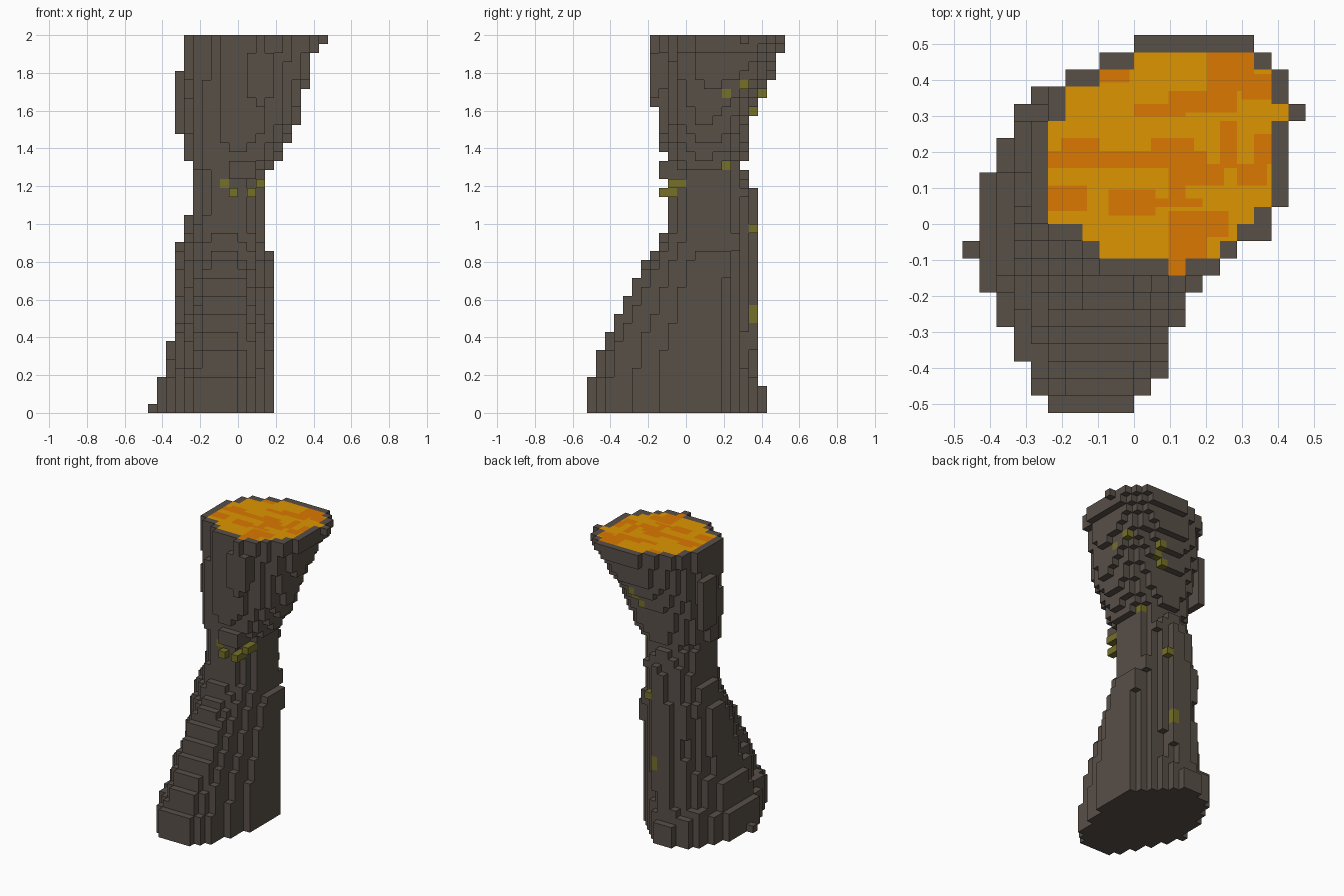
import bpy, bmesh, math

cube = bpy.data.objects.get("Cube")
if cube:
    bpy.data.objects.remove(cube, do_unlink=True)

V = 2 / 42          # block size
TOP = 41            # index of the highest layer


def material(name, rgb):
    m = bpy.data.materials.new(name)
    m.use_nodes = True
    m.diffuse_color = (*rgb, 1)
    bsdf = m.node_tree.nodes["Principled BSDF"]
    bsdf.inputs["Base Color"].default_value = (*rgb, 1)
    bsdf.inputs["Roughness"].default_value = 0.9
    return m


ROCK = material("dark rock", (0.098, 0.079, 0.064))
MOSS = material("olive moss", (0.180, 0.162, 0.022))
GOLD = material("golden lava", (0.730, 0.300, 0.0))
EMBER = material("orange lava", (0.710, 0.190, 0.0))

# Side profiles of the column in blocks: (height, extent)
X_MIN = [(0, -9.4), (4, -8.6), (7, -7.6), (12, -7), (19, -6.5), (22, -5.5), (25, -5),
         (28, -5.5), (32, -6), (42, -6)]
X_MAX = [(0, 4), (14, 4), (18, 3.5), (22, 3), (27, 3.4), (28, 4.5), (30, 5.5), (32, 6.5),
         (36, 7.5), (40, 8.5), (41, 9), (42, 9)]
Y_MIN = [(0, -11.3), (4, -10.5), (7, -9.5), (9, -8.5), (11, -7.5), (13, -6.5), (15, -5.5),
         (17, -4.5), (18, -3.5), (20, -2.5), (24, -2), (29, -2.5), (32, -3), (42, -3)]
Y_MAX = [(0, 9.2), (3, 8.5), (10, 8), (25, 7.5), (27, 6.5), (27.5, 6.2), (28, 6.5),
         (30, 7), (33, 7.5), (35, 8.5), (37, 9.5), (40, 10.5), (41, 11), (42, 11)]

# Outlines of the foot and the rim: left and right end of each row, front to back
FOOT = [(-5, 0), (-6, 1), (-6, 2), (-7, 2), (-7, 2), (-8, 3), (-8, 3), (-9, 3)] \
    + [(-9, 4)] * 6 + [(-8, 4), (-8, 3), (-7, 2), (-7, 1), (-6, 0), (-4, -1)]
RIM = [(-2, 5), (-3, 6), (-5, 8), (-6, 8)] + [(-6, 9)] * 5 \
    + [(-5, 9), (-5, 9), (-4, 9), (-2, 8), (0, 7)]


def profile(points, z):
    for (z0, v0), (z1, v1) in zip(points, points[1:]):
        if z <= z1:
            return v0 + (v1 - v0) * (z - z0) / (z1 - z0)


def clamp(v):
    return min(max(v, 0), 1)


def row_ends(rows, t):
    """Left and right end of the row at depth t, as fractions of the full width."""
    lo, hi = min(r[0] for r in rows), max(r[1] for r in rows)
    return [(x - lo) / (hi - lo) for x in rows[min(int(t * len(rows)), len(rows) - 1)]]


def round_ends(t):
    half = math.sqrt(max(1 - (2 * t - 1) ** 2, 0)) / 2
    return [0.5 - half, 0.5 + half]


# Solid blocks: foot outline, then a round waist, then the rim outline
solid = set()
for k in range(TOP + 1):
    x0, x1, y0, y1 = (profile(p, k + 0.5) for p in (X_MIN, X_MAX, Y_MIN, Y_MAX))
    foot, rim = clamp((26 - k) / 10), clamp((k - 35) / 6)
    for j in range(-11, 11):
        t = (j + 0.5 - y0) / (y1 - y0)
        if not 0 <= t <= 1:
            continue
        left, right = (x0 + (x1 - x0) * (f * foot + r * rim + c * (1 - foot - rim))
                       for f, r, c in zip(row_ends(FOOT, t), row_ends(RIM, t), round_ends(t)))
        solid |= {(i, j, k) for i in range(-10, 10) if left <= i + 0.5 <= right}


def block(i, j, k):
    """All blocks in the given inclusive index ranges."""
    return {(a, b, c) for a in range(i[0], i[1] + 1)
            for b in range(j[0], j[1] + 1) for c in range(k[0], k[1] + 1)}


# Protruding lumps
solid |= {(-10, -2, 0), (9, 6, TOP)}
solid |= block((-7, -7), (3, 5), (31, 37))
solid |= block((2, 2), (-4, -4), (34, TOP)) | block((1, 3), (-4, -4), (35, 39))
solid |= block((-1, 1), (-3, -2), (26, 27))

# Moss: protruding blocks, and patches on the surface
moss = {(-2, -2, 25), (2, -2, 25), (2, -1, 25), (-1, -3, 24), (1, -3, 24), (1, -2, 24),
        (-1, 7, 10), (-1, 7, 11), (0, 7, 20)}
solid |= moss
for patch in (block((4, 9), (4, 4), (35, 35)), block((4, 9), (6, 6), (36, 36)),
              block((2, 2), (7, 10), (34, 35)), block((1, 2), (7, 10), (33, 33)),
              block((2, 2), (4, 5), (27, 27))):
    moss |= patch & solid

# Lava fills every top block that is enclosed on its four sides
pool = {(i, j) for i, j, k in solid if k == TOP and all(
    (i + a, j + b, TOP) in solid for a, b in ((1, 0), (-1, 0), (0, 1), (0, -1)))}


def make_object(name, quads, mats):
    """quads: list of (four corners, material index)."""
    bm = bmesh.new()
    verts = {}
    for corners, mat in quads:
        vs = []
        for c in corners:
            if c not in verts:
                verts[c] = bm.verts.new([n * V for n in c])
            vs.append(verts[c])
        bm.faces.new(vs).material_index = mat
    me = bpy.data.meshes.new(name)
    bm.to_mesh(me)
    bm.free()
    for m in mats:
        me.materials.append(m)
    ob = bpy.data.objects.new(name, me)
    bpy.context.scene.collection.objects.link(ob)


# Rock column: only the exposed block sides
quads = []
for b in sorted(solid):
    for axis in range(3):
        for side in (0, 1):
            n = list(b)
            n[axis] += 2 * side - 1
            if tuple(n) in solid or (axis == 2 and side and b[2] == TOP and b[:2] in pool):
                continue
            u, w = (axis + 1) % 3, (axis + 2) % 3
            ring = []
            for du, dw in ((0, 0), (1, 0), (1, 1), (0, 1)):
                c = list(b)
                c[axis] += side
                c[u] += du
                c[w] += dw
                ring.append(tuple(c))
            quads.append((ring if side else ring[::-1], int(b in moss)))
make_object("rock_column", quads, [ROCK, MOSS])

# Darker swirls of the lava: x0, x1, y0, y1
SWIRLS = [(.20, .33, .37, .48), (.30, .38, .34, .42), (.09, .29, .305, .37),
          (-.09, -.01, .39, .43), (0, .14, .295, .335), (-.24, .20, .155, .20),
          (-.20, -.10, .20, .24), (.05, .17, .19, .24), (.09, .14, .07, .17),
          (.14, .25, .11, .17), (.24, .29, .16, .29), (.29, .37, .11, .165),
          (.335, .38, .165, .25), (-.24, -.13, .035, .11), (-.07, .06, .02, .095),
          (.06, .19, .05, .075), (.09, .26, -.04, .04), (.10, .20, -.095, -.04),
          (.095, .143, -.143, -.095)]

# Lava surface: each block top cut into a four by four grid
quads = []
q, z = 0.25, TOP + 1
for i, j in sorted(pool):
    for n in range(16):
        x, y = i + q * (n % 4), j + q * (n // 4)
        px, py = (x + q / 2) * V, (y + q / 2) * V
        dark = any(s[0] <= px <= s[1] and s[2] <= py <= s[3] for s in SWIRLS)
        quads.append(([(x, y, z), (x + q, y, z), (x + q, y + q, z), (x, y + q, z)], int(dark)))
make_object("lava_pool", quads, [GOLD, EMBER])
